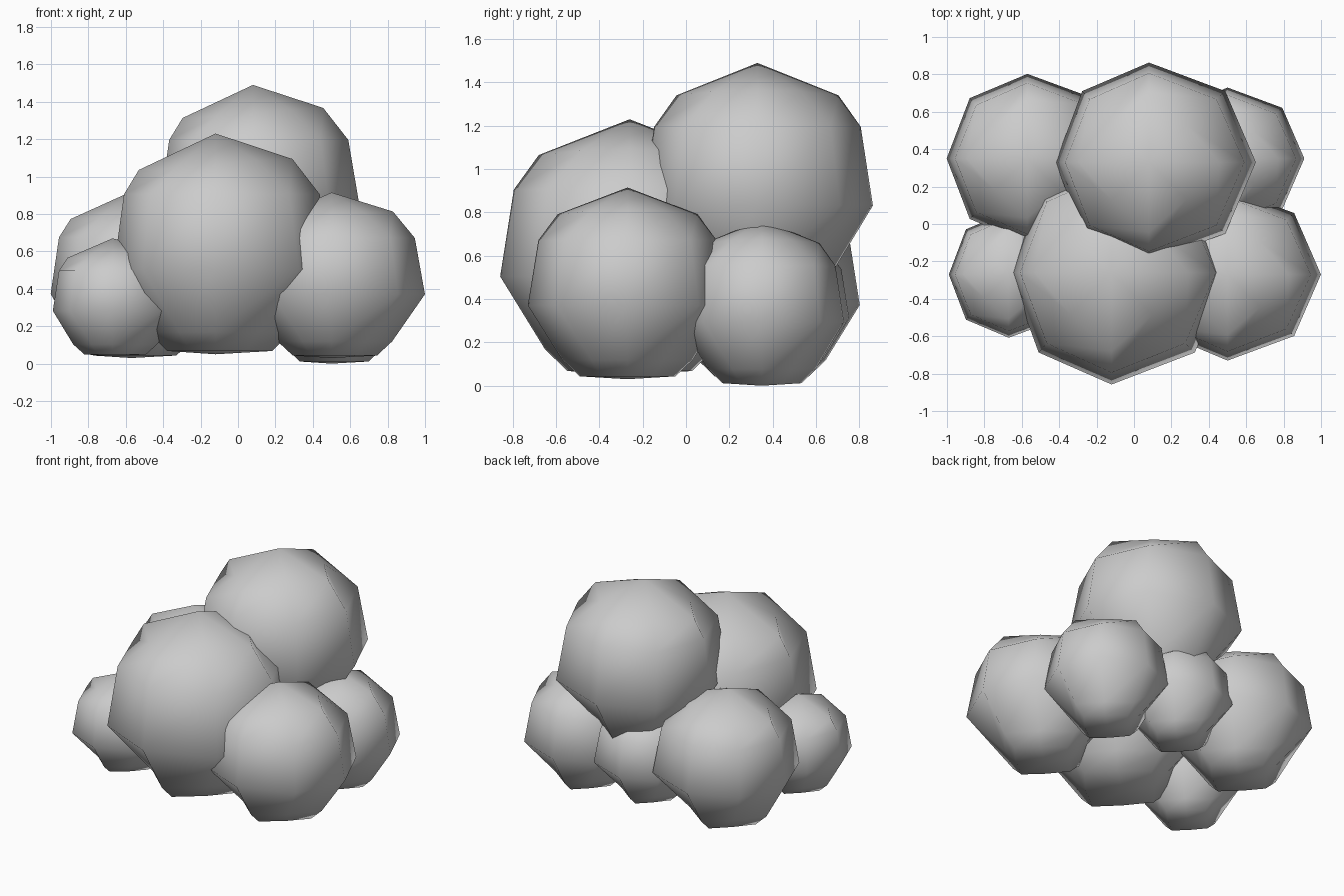
import bpy
import bmesh
from math import cos, sin, tau

cube = bpy.data.objects.get("Cube")
if cube:
    bpy.data.objects.remove(cube, do_unlink=True)

cloud_gray = bpy.data.materials.new("cloud gray")
cloud_gray.use_nodes = True
GRAY = (0.6, 0.6, 0.6, 1)
cloud_gray.diffuse_color = GRAY
cloud_gray.node_tree.nodes["Principled BSDF"].inputs["Base Color"].default_value = GRAY

# Rings of a puff of height one: radius, corner radius, height, sideways bulge, tilt
RINGS = [(0.25, 0.19, 0.015, 0.02, 0), (0.34, 0.265, 0.10, 0.02, 0),
         (0.52, 0.525, 0.385, 0.035, 0), (0.465, 0.465, 0.725, 0.03, 0),
         (0.365, 0.275, 0.86, 0.0, 0.025)]
SIDES = 8


def puff(name, x, y, bottom, height, wide, deep):
    """A lumpy ball with eight sides, squarer towards both ends."""
    bm = bmesh.new()
    low = bm.verts.new((0, 0, 0))
    top = bm.verts.new((0, 0, height))
    rings = []
    for radius, corner, z, bulge, tilt in RINGS:
        ring = []
        for i in range(SIDES):
            a = tau * i / SIDES
            r = corner if i % 2 else radius
            ring.append(bm.verts.new(((r * cos(a) + bulge * abs(cos(a))) * wide,
                                      r * sin(a) * deep,
                                      (z + tilt * cos(a)) * height)))
        rings.append(ring)
    for i in range(SIDES):
        j = (i + 1) % SIDES
        bm.faces.new((low, rings[0][j], rings[0][i]))
        bm.faces.new((top, rings[-1][i], rings[-1][j]))
        for a, b in zip(rings, rings[1:]):
            bm.faces.new((a[i], a[j], b[j], b[i]))
    for face in bm.faces:
        face.smooth = True
    mesh = bpy.data.meshes.new(name)
    bm.to_mesh(mesh)
    bm.free()
    mesh.materials.append(cloud_gray)
    obj = bpy.data.objects.new(name, mesh)
    obj.location = (x, y, bottom)
    bpy.context.collection.objects.link(obj)


# Name, position, underside height, height, width and depth
puff("top_puff", 0.08, 0.33, 0.42, 1.07, 1.03, 1.025)
puff("front_puff", -0.12, -0.26, 0.05, 1.18, 1.125, 1.15)
puff("front_left_puff", 0.5, -0.27, 0.03, 0.885, 0.9, 0.885)
puff("front_right_puff", -0.67, -0.27, 0.04, 0.63, 0.66, 0.65)
puff("back_right_puff", -0.57, 0.35, 0.03, 0.89, 0.89, 0.87)
puff("back_left_puff", 0.5, 0.35, 0.0, 0.765, 0.74, 0.73)
puff("back_middle_puff", -0.02, 0.41, 0.06, 0.66, 0.66, 0.66)
